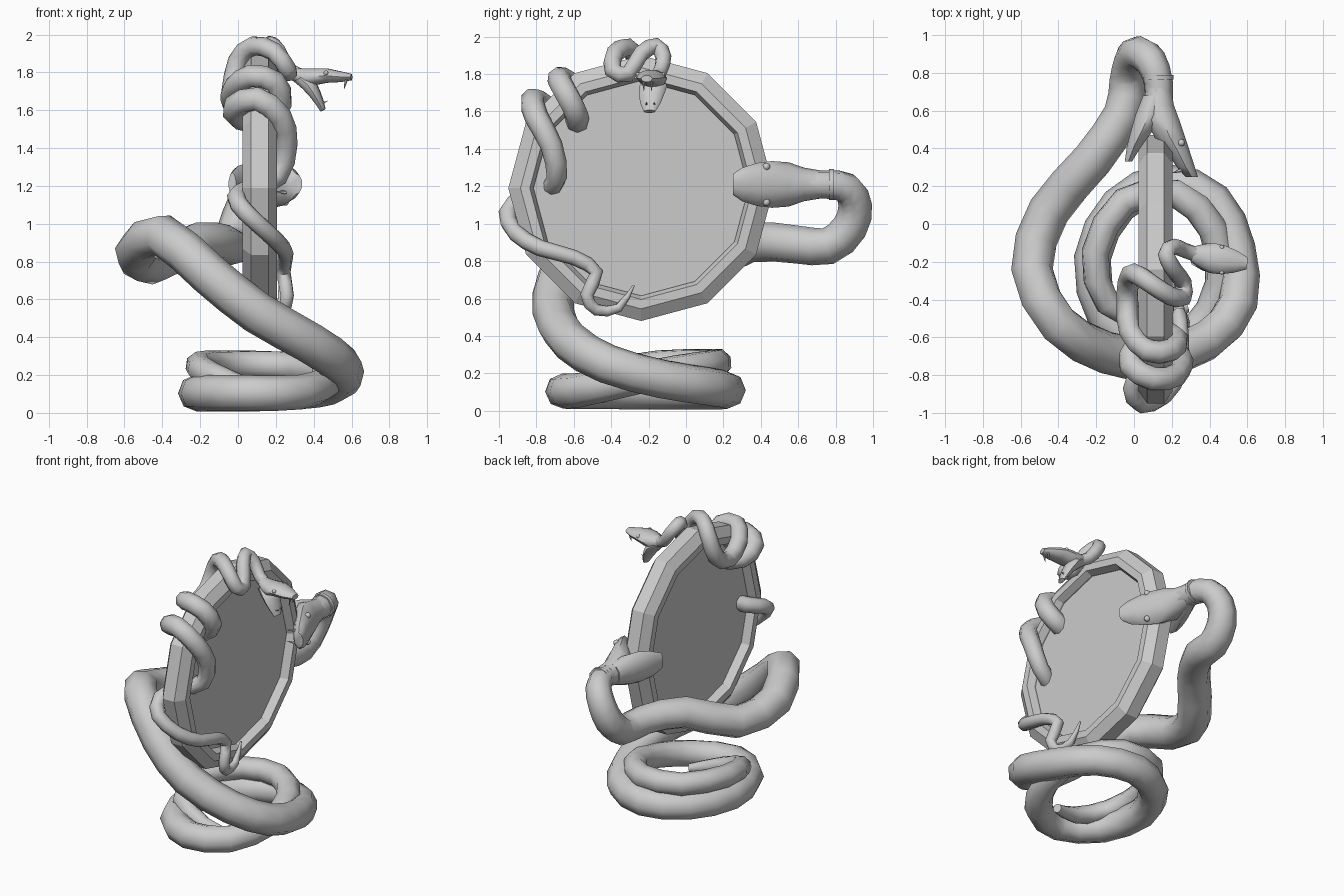
import bpy, bmesh
from math import cos, sin, pi
from mathutils import Vector as V


def finish(name, bm, smooth=True, angle=50):
    bmesh.ops.recalc_face_normals(bm, faces=bm.faces)
    me = bpy.data.meshes.new(name)
    bm.to_mesh(me)
    bm.free()
    ob = bpy.data.objects.new(name, me)
    bpy.context.collection.objects.link(ob)
    if smooth:
        bpy.ops.object.select_all(action='DESELECT')
        ob.select_set(True)
        bpy.context.view_layer.objects.active = ob
        bpy.ops.object.shade_smooth_by_angle(angle=angle * pi / 180)
    return ob


def loft(name, rings, n=10):
    """Skin elliptical rings given as (centre, half axis a, half axis b)."""
    bm = bmesh.new()
    loops = [[bm.verts.new(c + a * cos(2 * pi * i / n) + b * sin(2 * pi * i / n))
              for i in range(n)] for c, a, b in rings]
    for p, q in zip(loops, loops[1:]):
        for i in range(n):
            bm.faces.new((p[i], p[(i + 1) % n], q[(i + 1) % n], q[i]))
    bm.faces.new(loops[0])
    bm.faces.new(loops[-1])
    return finish(name, bm)


def snake_body(name, keys, n=8):
    """Tube through (x, y, z, radius) keys, one spline midpoint per span."""
    k = [V(p) for p in keys]
    pts = [k[0]]
    for i in range(len(k) - 1):
        a, d = k[max(i - 1, 0)], k[min(i + 2, len(k) - 1)]
        pts += [(k[i] + k[i + 1]) * 0.5625 - (a + d) * 0.0625, k[i + 1]]
    pos = [p.to_3d() for p in pts]
    rings, side = [], V((0.1, 0.2, 1))
    for i, p in enumerate(pos):
        t = (pos[min(i + 1, len(pos) - 1)] - pos[max(i - 1, 0)]).normalized()
        side = (side - t * side.dot(t)).normalized()
        r = pts[i][3]
        rings.append((p, side * r, t.cross(side) * r))
    return loft(name, rings, n)


def jaw(name, sections, side, up):
    """Jaw from (x, y, z, half width, half height) sections."""
    return loft(name, [(V(s[:3]), V(side) * s[3], V(up) * s[4]) for s in sections], 10)


def eye(name, loc, r):
    bm = bmesh.new()
    bmesh.ops.create_uvsphere(bm, u_segments=10, v_segments=6, radius=r)
    bmesh.ops.translate(bm, verts=bm.verts, vec=loc)
    finish(name, bm)


def fang(name, base, tip, r):
    base, tip = V(base), V(tip)
    t = (tip - base).normalized()
    s = t.orthogonal().normalized()
    b = t.cross(s)
    mid = base.lerp(tip, 0.5)
    loft(name, [(base, s * r, b * r), (mid, s * r * .7, b * r * .7),
                (tip, s * r * .1, b * r * .1)], 6)


# Mirror frame and glass: twelve-sided, axis along x
CY, CZ = -0.24, 1.19


def lathe(name, profile, closed):
    bm = bmesh.new()
    loops = [[bm.verts.new((x, CY + r * cos(i * pi / 6), CZ + r * sin(i * pi / 6)))
              for i in range(12)] for x, r in profile]
    pairs = list(zip(loops, loops[1:] + loops[:1])) if closed else list(zip(loops, loops[1:]))
    for p, q in pairs:
        for i in range(12):
            bm.faces.new((p[i], p[(i + 1) % 12], q[(i + 1) % 12], q[i]))
    if not closed:
        bm.faces.new(loops[0])
        bm.faces.new(loops[-1])
    finish(name, bm, smooth=False)


lathe("mirror_frame", [(0.07, 0.71), (0.16, 0.71), (0.205, 0.645), (0.205, 0.595),
                       (0.16, 0.575), (0.07, 0.575), (0.025, 0.595), (0.025, 0.645)], True)
lathe("mirror_glass", [(0.08, 0.585), (0.15, 0.585)], False)

# Large snake: tail coils on the ground, sweeps round the front, left and back
snake_body("large_snake_body", [
    (0.28, -0.44, 0.07, 0.03), (0.08, -0.50, 0.12, 0.055), (-0.14, -0.42, 0.20, 0.07),
    (-0.205, -0.15, 0.25, 0.075), (-0.05, 0.12, 0.255, 0.077), (0.22, 0.16, 0.25, 0.08),
    (0.42, -0.03, 0.22, 0.082), (0.46, -0.32, 0.16, 0.087), (0.33, -0.57, 0.11, 0.092),
    (0.08, -0.66, 0.105, 0.094), (-0.15, -0.50, 0.105, 0.096), (-0.22, -0.18, 0.105, 0.098),
    (-0.08, 0.10, 0.105, 0.099), (0.17, 0.22, 0.11, 0.1), (0.42, 0.12, 0.13, 0.102),
    (0.54, -0.13, 0.17, 0.104), (0.55, -0.42, 0.25, 0.106), (0.38, -0.62, 0.37, 0.109),
    (0.10, -0.71, 0.53, 0.112), (-0.15, -0.68, 0.73, 0.112), (-0.40, -0.53, 0.94, 0.112),
    (-0.54, -0.24, 0.85, 0.112), (-0.45, 0.07, 0.79, 0.112), (-0.22, 0.34, 0.90, 0.108),
    (-0.06, 0.58, 0.89, 0.103), (-0.03, 0.76, 0.88, 0.1), (-0.01, 0.875, 0.98, 0.096),
    (0.03, 0.905, 1.10, 0.09), (0.09, 0.86, 1.19, 0.085), (0.13, 0.75, 1.21, 0.077),
    (0.13, 0.62, 1.21, 0.075)])

# Large snake head: jaws clamped over the frame edge, crown facing +x
Z = 1.21
jaw("large_upper_jaw", [(0.13, 0.72, Z, .075, .07), (0.13, 0.63, Z, .09, .085),
                        (0.15, 0.55, Z, .118, .095), (0.19, 0.46, Z, .125, .085),
                        (0.235, 0.38, Z, .115, .065), (0.275, 0.30, Z, .09, .05),
                        (0.305, 0.25, Z, .055, .035)], (0, 0, 1), (1, 0, 0))
jaw("large_lower_jaw", [(0.11, 0.68, Z, .075, .065), (0.08, 0.58, Z, .105, .075),
                        (0.04, 0.49, Z, .11, .06), (0.0, 0.41, Z, .095, .04),
                        (-0.03, 0.33, Z, .06, .02)], (0, 0, 1), (1, 0, 0))
jaw("large_neck_collar", [(0.13, 0.79, Z, .083, .083), (0.13, 0.765, Z, .083, .083)],
    (0, 0, 1), (1, 0, 0))
for k, s in (("upper", 1), ("lower", -1)):
    eye("large_eye_" + k, (0.25, 0.43, Z + s * .095), .02)
    fang("large_fang_" + k, (0.27, 0.29, Z + s * .045), (0.20, 0.27, Z + s * .04), .012)

# Small snake: winds around the frame edge, passing through the glass
snake_body("small_snake_body", [
    (0.22, -0.28, 0.67, 0.006), (0.23, -0.36, 0.55, 0.025), (0.24, -0.48, 0.54, 0.033),
    (0.26, -0.53, 0.62, 0.037), (0.24, -0.48, 0.74, 0.039), (0.25, -0.60, 0.82, 0.041),
    (0.24, -0.78, 0.87, 0.044), (0.16, -0.91, 0.95, 0.046), (0.04, -0.955, 1.06, 0.048),
    (-0.01, -0.87, 1.14, 0.05), (0.06, -0.75, 1.18, 0.053), (0.21, -0.69, 1.25, 0.055),
    (0.255, -0.72, 1.42, 0.06), (0.22, -0.80, 1.57, 0.064), (0.10, -0.82, 1.66, 0.066),
    (-0.015, -0.75, 1.62, 0.066), (0.01, -0.65, 1.56, 0.065), (0.14, -0.58, 1.55, 0.065),
    (0.225, -0.61, 1.64, 0.064), (0.19, -0.67, 1.75, 0.063), (0.07, -0.67, 1.78, 0.062),
    (-0.02, -0.57, 1.72, 0.06), (-0.035, -0.43, 1.65, 0.058), (-0.03, -0.30, 1.71, 0.056),
    (0.0, -0.26, 1.86, 0.054), (0.08, -0.31, 1.94, 0.052), (0.19, -0.38, 1.91, 0.05),
    (0.26, -0.39, 1.82, 0.048), (0.26, -0.31, 1.80, 0.046), (0.21, -0.24, 1.91, 0.045),
    (0.17, -0.16, 1.95, 0.045), (0.21, -0.12, 1.89, 0.043), (0.27, -0.14, 1.81, 0.04),
    (0.35, -0.17, 1.775, 0.04)])

# Small snake head: mouth wide open toward +x
jaw("small_upper_jaw", [(0.31, -0.16, 1.785, .042, .04), (0.36, -0.17, 1.77, .065, .052),
                        (0.41, -0.18, 1.777, .08, .046), (0.47, -0.19, 1.783, .077, .04),
                        (0.54, -0.20, 1.777, .058, .03), (0.60, -0.21, 1.775, .03, .018)],
    (0.15, 0.99, 0), (0, 0, 1))
jaw("small_lower_jaw", [(0.33, -0.17, 1.77, .055, .04), (0.375, -0.175, 1.735, .075, .042),
                        (0.405, -0.185, 1.69, .068, .032), (0.43, -0.19, 1.645, .055, .024),
                        (0.45, -0.195, 1.60, .032, .015)], (0.1, 0.99, 0), (0.85, 0, 0.5))
for k, s in (("left", 1), ("right", -1)):
    eye("small_eye_" + k, (0.465, -0.19 + s * .066, 1.797), .013)
    fang("small_fang_" + k, (0.575, -0.205 + s * .022, 1.77), (0.56, -0.205 + s * .02, 1.71), .009)
    fang("small_low_fang_" + k, (0.43, -0.19 + s * .022, 1.63), (0.475, -0.19 + s * .02, 1.65), .007)
